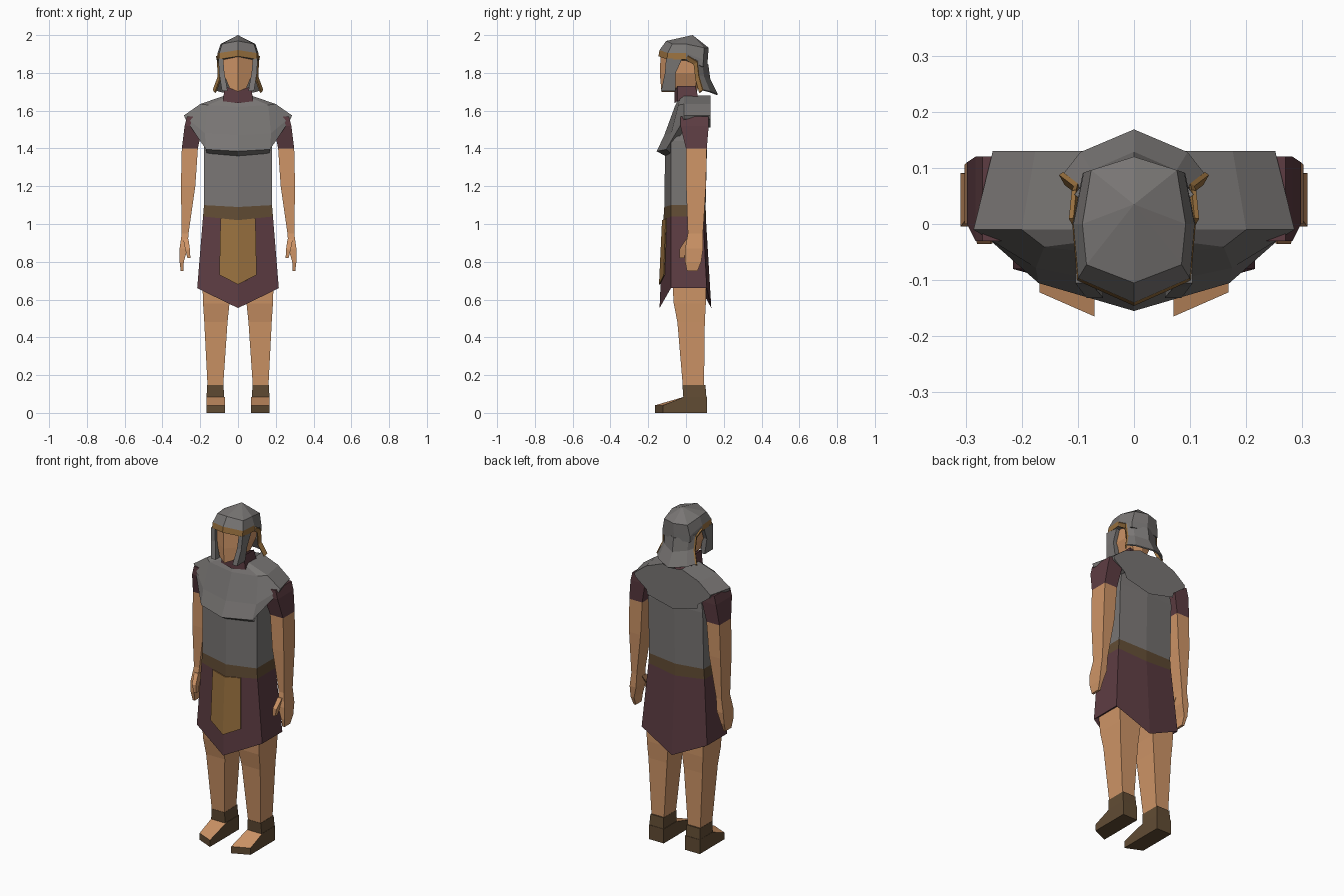
import bpy, bmesh

cube = bpy.data.objects.get("Cube")
if cube:
    bpy.data.objects.remove(cube)


def material(name, red, green, blue):
    colour = (red, green, blue, 1)
    mat = bpy.data.materials.new(name)
    mat.use_nodes = True
    mat.diffuse_color = colour
    mat.node_tree.nodes["Principled BSDF"].inputs["Base Color"].default_value = colour
    return mat


STEEL = material("steel_grey", red=.19, green=.18, blue=.175)
SKIN = material("skin", red=.62, green=.3, blue=.135)
CLOTH = material("maroon_cloth", red=.11, green=.046, blue=.055)
LEATHER = material("brown_leather", red=.12, green=.072, blue=.034)
GOLD = material("dull_gold", red=.32, green=.165, blue=.05)


def loft(name, rings, colours, solid=False, rule=None, thickness=0):
    """Skin rings of one half, one colour per span, and mirror it across x.
    Solid parts have closed rings and end caps."""
    mesh = bpy.data.meshes.new(name)
    palette = list(dict.fromkeys(colours))
    spans = [colours[min(k, len(colours) - 1)] for k in range(len(rings) - 1)]
    bm = bmesh.new()
    rows = [[bm.verts.new(point) for point in ring] for ring in rings]
    count = len(rows[0])
    for row, following, colour in zip(rows, rows[1:], spans):
        for i in range(count if solid else count - 1):
            j = (i + 1) % count
            face = bm.faces.new((row[i], row[j], following[j], following[i]))
            face.material_index = palette.index(colour)
    if solid:
        bm.faces.new(rows[0]).material_index = palette.index(spans[0])
        bm.faces.new(rows[-1]).material_index = palette.index(spans[-1])
    bmesh.ops.remove_doubles(bm, verts=bm.verts, dist=.0005)

    # Mirrored half
    half = bm.verts[:] + bm.edges[:] + bm.faces[:]
    for item in bmesh.ops.duplicate(bm, geom=half)["geom"]:
        if isinstance(item, bmesh.types.BMVert):
            item.co.x *= -1
    bmesh.ops.remove_doubles(bm, verts=bm.verts, dist=.0005)
    bmesh.ops.recalc_face_normals(bm, faces=bm.faces)

    # Faces picked by the rule take the last colour
    if rule:
        for face in bm.faces:
            if rule(face.calc_center_median(), face.normal):
                face.material_index = len(palette) - 1
    bm.to_mesh(mesh)
    bm.free()
    for colour in palette:
        mesh.materials.append(colour)
    part = bpy.data.objects.new(name, mesh)
    bpy.context.collection.objects.link(part)
    if thickness:
        shell = part.modifiers.new("thickness", "SOLIDIFY")
        shell.thickness = thickness
        shell.offset = 0


def block(z, x, y, wide, deep):
    """Four-cornered limb section."""
    left, right = x - wide / 2, x + wide / 2
    near, far = y - deep / 2, y + deep / 2
    return [(left, near, z), (right, near, z), (right, far, z), (left, far, z)]


def hull(z, wide, front, back, point=0, drop=0):
    """Half of a six-sided section, pointed at front and back."""
    return [(0, -front - point, z - drop), (wide, -front, z),
            (wide, back, z), (0, back + point * .4, z - drop)]


def cape(z, front, corner, tip, tip_z, back_z):
    """Half of a shoulder armour outline."""
    back = .13
    return [(0, -front, z), (corner, -front * .68, z + .01),
            (tip, -.01, tip_z), (tip * .88, back, tip_z),
            (corner, back, (tip_z + back_z) / 2), (0, back, back_z)]


def dome(z, wide, front, back, low):
    """Half of a helmet outline, lower at the back."""
    return [(0, -front, z + .016), (wide * .92, -front * .69, z), (wide, 0, z),
            (wide * .83, back * .8, z - low), (0, back, z - low)]


def flare(z, wide, side, back):
    """Half of a neck guard section."""
    return [(wide, side, z + .01), (wide * .75, (side + back) / 2, z),
            (0, back, z - .015)]


def shoe(y, top, skew=0):
    """Upright slice of a shoe, slanted towards the outside."""
    inner, outer = .07, .168
    return [(inner, y, 0), (outer, y + skew, 0),
            (outer, y + skew, top), (inner, y, top)]


# Torso, belt and tunic skirt with a pointed hem
loft("torso_and_skirt", [
    hull(z=1.62, wide=.15, front=.02, back=.09, point=.02),
    hull(z=1.44, wide=.18, front=.08, back=.1, point=.03),
    hull(z=1.1, wide=.18, front=.08, back=.09, point=.035, drop=.01),
    hull(z=1.04, wide=.185, front=.08, back=.09, point=.04, drop=.02),
    hull(z=.66, wide=.216, front=.08, back=.11, point=.06, drop=.105),
    hull(z=.8, wide=0, front=0, back=0),
], [STEEL, STEEL, LEATHER, CLOTH])

# Hanging front panel
loft("front_panel", [
    [(0, -.124, 1.02), (.092, -.105, 1.03)],
    [(0, -.14, .68), (.098, -.115, .73)],
], [GOLD], thickness=.006)

# Broad shoulder armour: collar, shelf, crease, lip, underside
loft("shoulder_armour", [
    cape(z=1.665, front=.04, corner=.05, tip=.07, tip_z=1.68, back_z=1.67),
    cape(z=1.62, front=.06, corner=.16, tip=.2, tip_z=1.635, back_z=1.65),
    cape(z=1.47, front=.115, corner=.175, tip=.286, tip_z=1.575, back_z=1.46),
    cape(z=1.385, front=.155, corner=.17, tip=.278, tip_z=1.555, back_z=1.44),
    cape(z=1.36, front=.11, corner=.165, tip=.18, tip_z=1.51, back_z=1.43),
], [STEEL])

# Sleeves, arms and hands
loft("arms", [
    block(z=1.57, x=.215, y=.045, wide=.11, deep=.15),
    block(z=1.52, x=.235, y=.045, wide=.095, deep=.15),
    block(z=1.4, x=.255, y=.055, wide=.085, deep=.11),
    block(z=1.2, x=.264, y=.053, wide=.076, deep=.105),
    block(z=.95, x=.28, y=.05, wide=.036, deep=.08),
    block(z=.87, x=.288, y=.043, wide=.042, deep=.095),
    block(z=.8, x=.298, y=.038, wide=.022, deep=.085),
    block(z=.75, x=.296, y=.033, wide=.014, deep=.055),
], [CLOTH, CLOTH, SKIN], solid=True)
loft("thumbs", [
    block(z=.92, x=.276, y=.02, wide=.028, deep=.04),
    block(z=.865, x=.267, y=-.018, wide=.025, deep=.035),
    block(z=.82, x=.26, y=-.022, wide=.016, deep=.025),
], [SKIN], solid=True)

# Legs
loft("legs", [
    block(z=.74, x=.105, y=.015, wide=.17, deep=.18),
    block(z=.58, x=.115, y=.02, wide=.14, deep=.17),
    block(z=.48, x=.117, y=.027, wide=.123, deep=.145),
    block(z=.12, x=.12, y=.04, wide=.08, deep=.11),
], [SKIN], solid=True)

# Shoes with bare forefoot, and ankle straps
loft("shoes", [
    shoe(y=-.165, top=.04, skew=.043),
    shoe(y=-.01, top=.085),
    shoe(y=.11, top=.085),
], [LEATHER, LEATHER, SKIN], solid=True,
    rule=lambda centre, normal: normal.z > .5 and centre.y < -.03)
loft("ankle_straps", [
    block(z=.08, x=.12, y=.047, wide=.094, deep=.122),
    block(z=.148, x=.12, y=.042, wide=.086, deep=.122),
], [LEATHER], solid=True)

# Neck scarf and head
loft("neck_scarf", [
    hull(z=1.65, wide=.08, front=.045, back=.07, point=.015, drop=.01),
    hull(z=1.73, wide=.07, front=.045, back=.05, point=.015, drop=.03),
], [CLOTH])
loft("head", [
    hull(z=1.7, wide=0, front=.09, back=.03),
    hull(z=1.72, wide=.045, front=.11, back=.05, point=.02, drop=.02),
    hull(z=1.8, wide=.078, front=.09, back=.06, point=.048, drop=.01),
    hull(z=1.9, wide=.085, front=.085, back=.07, point=.05),
], [SKIN])

# Helmet bowl; the brow band runs round the front and sides only
loft("helmet", [
    [(0, .035, 2)] * 5,
    dome(z=1.953, wide=.092, front=.105, back=.12, low=.02),
    dome(z=1.905, wide=.108, front=.14, back=.115, low=.035),
    dome(z=1.872, wide=.11, front=.146, back=.113, low=.04),
    dome(z=1.866, wide=.085, front=.11, back=.09, low=.035),
], [GOLD, GOLD, GOLD, STEEL],
    rule=lambda centre, normal: centre.y > .08 or not 1.87 < centre.z < 1.91
    or normal.z < -.5)

# Flared neck guard with trimmed edges
loft("neck_guard", [
    flare(z=1.86, wide=.103, side=.05, back=.114),
    flare(z=1.78, wide=.098, side=.06, back=.125),
    flare(z=1.7, wide=.125, side=.085, back=.165),
], [STEEL], thickness=.008)
trim_path = [(.112, .01, 1.89), (.107, .06, 1.86), (.104, .07, 1.78), (.13, .09, 1.71)]
loft("neck_guard_trim", [
    [(x, y, z), (x - .01, y - .018, z - .015)] for x, y, z in trim_path
], [GOLD], thickness=.009)

# Cheek guards
loft("cheek_guards", [
    block(z=1.875, x=.091, y=-.063, wide=.026, deep=.085),
    block(z=1.8, x=.086, y=-.083, wide=.028, deep=.057),
    block(z=1.705, x=.07, y=-.093, wide=.03, deep=.077),
], [STEEL], solid=True)
